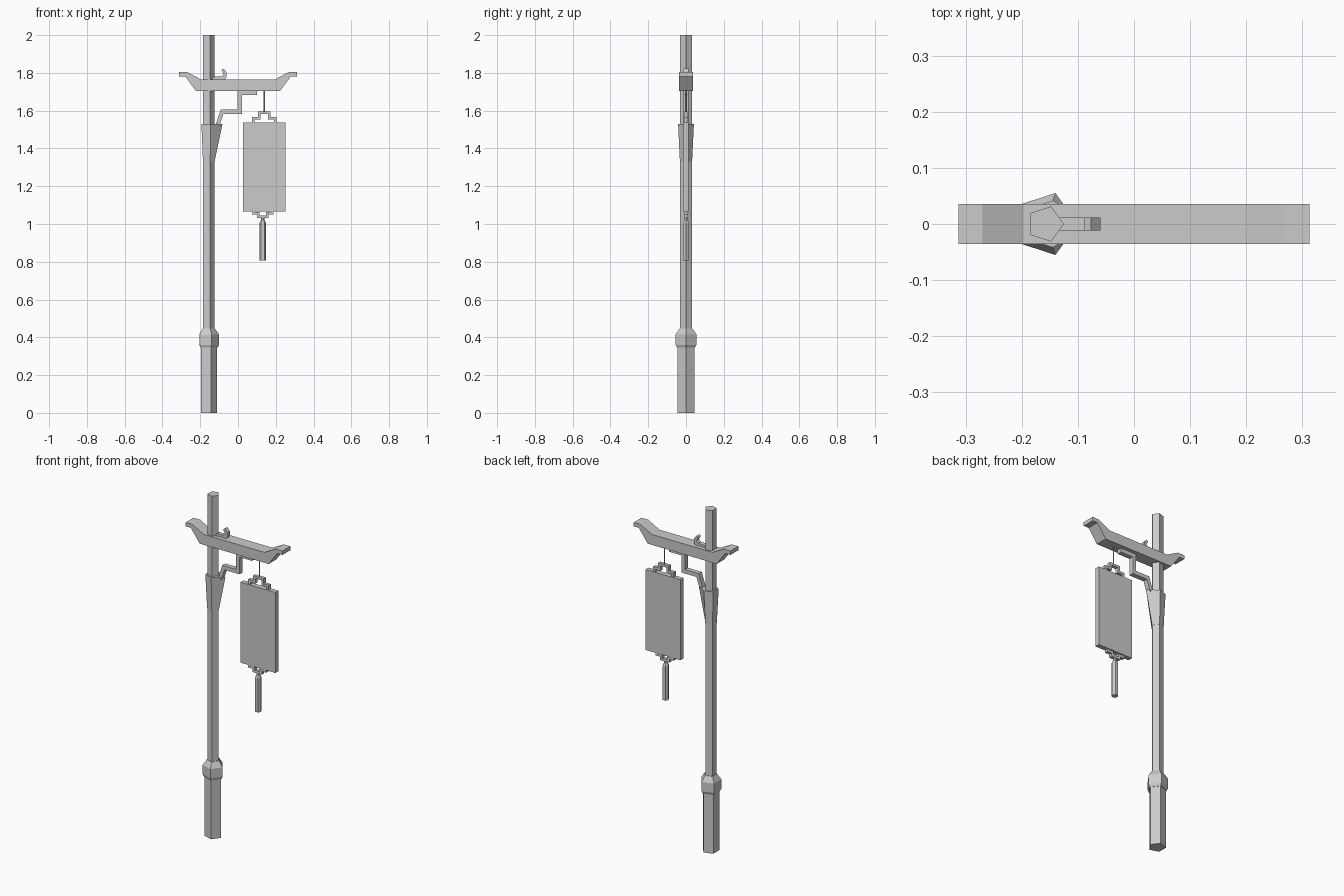
import bpy
from math import cos, sin, tau

cube = bpy.data.objects.get("Cube")
if cube:
    bpy.data.objects.remove(cube, do_unlink=True)

GREY = (0.6, 0.6, 0.6, 1)
grey = bpy.data.materials.new("plain grey")
grey.use_nodes = True
grey.diffuse_color = GREY
grey.node_tree.nodes["Principled BSDF"].inputs["Base Color"].default_value = GREY


def add_mesh(name, verts, faces):
    mesh = bpy.data.meshes.new(name)
    mesh.from_pydata(verts, [], faces)
    mesh.materials.append(grey)
    obj = bpy.data.objects.new(name, mesh)
    bpy.context.collection.objects.link(obj)
    return obj


def loft(name, rings):
    """Join rings of equal length, bottom to top, and cap both ends."""
    n = len(rings[0])
    faces = [tuple(reversed(range(n)))]
    for r in range(len(rings) - 1):
        for i in range(n):
            j = (i + 1) % n
            faces.append((r * n + i, r * n + j, (r + 1) * n + j, (r + 1) * n + i))
    faces.append(tuple(range((len(rings) - 1) * n, len(rings) * n)))
    return add_mesh(name, [v for ring in rings for v in ring], faces)


def ring(x, z, radius, sides=5, tip=0):
    """Polygon with one corner towards +x, which tip can pull outwards."""
    pts = [(x + radius * cos(tau * i / sides), radius * sin(tau * i / sides), z)
           for i in range(sides)]
    pts[0] = (pts[0][0] + tip, 0, z)
    return pts


def column(name, x, profile, sides=5):
    return loft(name, [ring(x, z, r, sides) for r, z in profile])


def plate(name, outline, half):
    """Extrude a clockwise x-z outline along y."""
    return loft(name, [[(x, y, z) for x, z in outline] for y in (half, -half)])


def mirrored(points, x):
    """Complete a left half outline by reflecting it about x."""
    return points + [(2 * x - px, pz) for px, pz in reversed(points)]


# Five-sided post with its foot and collar
POST = -0.158
column("post", POST, [(0.033, 0.3), (0.033, 2.0)])
column("post_foot", POST, [(0.047, 0), (0.047, 0.35)])
column("post_collar", POST, [(0.05, 0.345), (0.058, 0.36), (0.058, 0.415), (0.036, 0.447)])

# Tapered sleeve, drawn out towards the arm
loft("arm_sleeve", [ring(POST, 1.33, 0.034), ring(POST, 1.53, 0.044, tip=0.032)])

# Crossbeam with upturned ends
beam_top = mirrored([(-0.313, 1.805), (-0.27, 1.805), (-0.197, 1.766)], 0)
beam_base = mirrored([(0.313, 1.782), (0.28, 1.782), (0.223, 1.705)], 0)
plate("crossbeam", beam_top + beam_base, 0.036)

# Stepped arm under the beam and small hook above it
plate("stepped_arm", [(-0.12, 1.52), (-0.092, 1.605), (-0.003, 1.605), (-0.003, 1.705),
                      (0.1, 1.705), (0.1, 1.682), (0.02, 1.682), (0.02, 1.582),
                      (-0.077, 1.582), (-0.098, 1.52)], 0.014)
plate("beam_hook", [(-0.14, 1.76), (-0.14, 1.779), (-0.088, 1.781), (-0.075, 1.793),
                    (-0.088, 1.815), (-0.077, 1.822), (-0.06, 1.803), (-0.06, 1.779),
                    (-0.072, 1.76)], 0.012)

# Hanging cord and banner panel
SIGN = 0.139
column("cord", SIGN, [(0.004, 1.59), (0.004, 1.71)], 4)
plate("banner", mirrored([(0.026, 1.067), (0.026, 1.538)], SIGN), 0.014)


def stepped_frame(name, x, z, steps, up, half):
    """Stepped bracket: outer outline up and over, then back along the inside."""
    (w1, h1), (w2, h2), t = *steps, 0.014
    outer = [(x - w1, z), (x - w1, z + up * h1), (x - w2, z + up * h1), (x - w2, z + up * h2)]
    inner = [(x + w1 - t, z), (x + w1 - t, z + up * (h1 - t)),
             (x + w2 - t, z + up * (h1 - t)), (x + w2 - t, z + up * (h2 - t))]
    outline = mirrored(outer, x) + mirrored(inner, x)
    if up < 0:
        outline.reverse()
    plate(name, outline, half)


stepped_frame("banner_top_frame", SIGN, 1.536, ((0.066, 0.03), (0.034, 0.06)), 1, 0.01)
stepped_frame("banner_lower_frame", 0.131, 1.068, ((0.058, 0.018), (0.03, 0.037)), -1, 0.01)

# Tassel
column("tassel", 0.131, [(0.018, 0.806), (0.018, 1.005), (0.009, 1.02), (0.009, 1.036)], 6)
